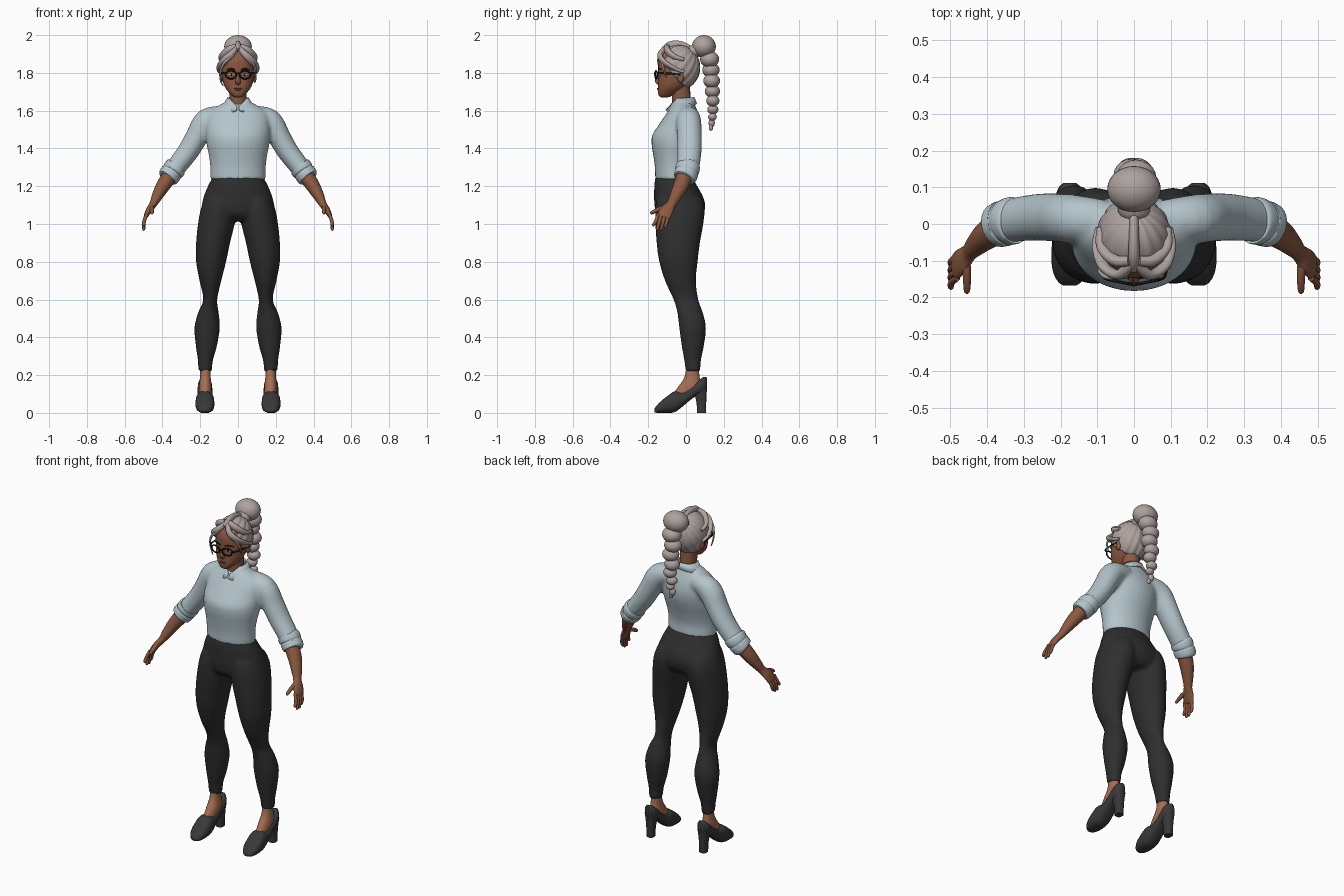
import bpy, bmesh, math
from mathutils import Vector, Matrix

X, Y, Z = Vector((1, 0, 0)), Vector((0, 1, 0)), Vector((0, 0, 1))


def material(name, rgb):
    m = bpy.data.materials.new(name)
    m.diffuse_color = (*rgb, 1)
    return m


SHIRT = material("pale blue cloth", (.46, .56, .60))
PANTS = material("charcoal cloth", (.028, .028, .029))
SHOE = material("dark leather", (.042, .040, .042))
SKIN = material("brown skin", (.26, .10, .053))
FOOT = material("warm brown skin", (.38, .155, .09))
HAIR = material("silver hair", (.42, .36, .345))
BLACK = material("black frame", (.008, .008, .009))
LIP = material("lip brown", (.19, .055, .04))
WHITE = material("eye white", (.6, .57, .53))


def spline(rows, sub):
    """Catmull-Rom interpolation of rows of numbers."""
    out = []
    for i in range(len(rows) - 1):
        a, b, c, d = rows[max(i - 1, 0)], rows[i], rows[i + 1], rows[min(i + 2, len(rows) - 1)]
        for k in range(sub):
            t = k / sub
            out.append([.5 * (2 * q + (r - p) * t + (2 * p - 5 * q + 4 * r - s) * t * t
                              + (3 * q - p - 3 * r + s) * t ** 3) for p, q, r, s in zip(a, b, c, d)])
    return out + [list(rows[-1])]


def tube(bm, rows, frame=None, ref=Y, mirror=False, seg=20, sub=4, n=2):
    """Closed skin over elliptical rings (x, y, z, ra, rb)."""
    rows = spline(rows, sub)
    for sx in ((1, -1) if mirror else (1,)):
        rings, faces = [], []
        for i, (x, y, z, ra, rb) in enumerate(rows):
            if frame:
                u, v = frame
            else:
                t = (Vector(rows[min(i + 1, len(rows) - 1)][:3]) - Vector(rows[max(i - 1, 0)][:3])).normalized()
                u = t.cross(ref).normalized()
                v = u.cross(t)
            ring = []
            for k in range(seg):
                c, s = math.cos(math.tau * k / seg), math.sin(math.tau * k / seg)
                c = math.copysign(abs(c) ** (2 / n), c)
                s = math.copysign(abs(s) ** (2 / n), s)
                p = Vector((x, y, z)) + u * c * ra + v * s * rb
                ring.append(bm.verts.new((p.x * sx, p.y, p.z)))
            rings.append(ring)
        for a, b in zip(rings, rings[1:]):
            for k in range(seg):
                j = (k + 1) % seg
                faces.append(bm.faces.new((a[k], a[j], b[j], b[k])))
        faces += [bm.faces.new(rings[0]), bm.faces.new(rings[-1])]
        bmesh.ops.recalc_face_normals(bm, faces=faces)


def stack(bm, rows, **kw):
    """Horizontal rings given as (z, x0, x1, y_front, y_back)."""
    tube(bm, [((a + b) / 2, (f + k) / 2, z, (b - a) / 2, (k - f) / 2) for z, a, b, f, k in rows],
         frame=(X, Y), **kw)


def body(bm, rows, **kw):
    stack(bm, [(z, -w, w, f, b) for z, w, f, b in rows], **kw)


def ball(bm, c, r, mirror=False, seg=20):
    for sx in ((1, -1) if mirror else (1,)):
        m = Matrix.Translation((c[0] * sx, c[1], c[2])) @ Matrix.Diagonal((*r, 1))
        bmesh.ops.create_uvsphere(bm, u_segments=seg, v_segments=seg // 2 + 2, radius=1, matrix=m)


def finish(bm, name, mat, voxel=0, thick=0):
    me = bpy.data.meshes.new(name)
    bm.to_mesh(me)
    bm.free()
    me.materials.append(mat)
    for p in me.polygons:
        p.use_smooth = True
    me.set_sharp_from_angle(angle=math.radians(55))
    ob = bpy.data.objects.new(name, me)
    bpy.context.scene.collection.objects.link(ob)
    if voxel:
        r = ob.modifiers.new("blend", 'REMESH')
        r.mode, r.voxel_size, r.use_smooth_shade = 'VOXEL', voxel, True
        s = ob.modifiers.new("relax", 'SMOOTH')
        s.factor, s.iterations = .5, 5
    if thick:
        s = ob.modifiers.new("thickness", 'SOLIDIFY')
        s.thickness, s.offset = thick, -1
    return ob


# Shirt: torso and sleeves blended together
bm = bmesh.new()
body(bm, [(1.235, .147, -.163, .037), (1.30, .147, -.165, .034), (1.36, .154, -.173, .047),
          (1.42, .166, -.182, .066), (1.47, .170, -.179, .079), (1.52, .170, -.148, .081),
          (1.57, .165, -.114, .071), (1.60, .145, -.093, .060), (1.63, .098, -.076, .048),
          (1.65, .060, -.062, .040)], seg=32)
tube(bm, [(.08, .01, 1.575, .052, .056), (.165, .014, 1.545, .066, .066), (.22, .018, 1.458, .060, .066),
          (.265, .018, 1.383, .057, .064), (.325, .011, 1.305, .053, .060), (.37, -.004, 1.25, .050, .055)],
     mirror=True, seg=24)
finish(bm, "shirt", SHIRT, voxel=.010)

# Rolled cuffs
bm = bmesh.new()
tube(bm, [(.322, .010, 1.31, .045, .05), (.327, .010, 1.304, .058, .064), (.343, .006, 1.284, .059, .064),
          (.349, .004, 1.276, .055, .060), (.354, .002, 1.269, .058, .063), (.372, -.004, 1.247, .056, .060),
          (.376, -.006, 1.242, .045, .05)], mirror=True, seg=24)
finish(bm, "rolled_cuffs", SHIRT)

# Folded collar with an open front
bm = bmesh.new()
top, bot = [], []
for i in range(49):
    a = math.radians(6 + 348 * i / 48)
    d = min(a, math.tau - a)
    s, c = math.sin(a), -math.cos(a)
    zt = 1.618 + .045 * min(1, d / .9) + .010 * d / math.pi
    zb = 1.585 + .020 * abs(d - .55) / .45 if d < .9 else 1.60 + .040 * (d - .9) / 2.24
    grow = max(0, 1 - d / .9)
    top.append(bm.verts.new((s * .058, -.014 + c * (.058 + .018 * grow), zt)))
    bot.append(bm.verts.new((s * .090, -.014 + c * (.072 + .026 * grow), zb)))
for i in range(48):
    bm.faces.new((top[i], bot[i], bot[i + 1], top[i + 1]))
finish(bm, "collar", SHIRT, thick=.008)

# Trousers: hips and legs blended together
bm = bmesh.new()
body(bm, [(1.25, .134, -.163, .034), (1.20, .160, -.168, .060), (1.15, .180, -.169, .088),
          (1.10, .192, -.167, .102), (1.05, .190, -.155, .092), (1.015, .12, -.115, .065)], seg=32)
stack(bm, [(1.14, .015, .175, -.155, .08), (1.08, .010, .197, -.163, .099), (1.0, .018, .212, -.162, .092),
           (.9, .042, .222, -.156, .074), (.8, .063, .222, -.142, .062), (.7, .088, .204, -.112, .053),
           (.6, .110, .184, -.067, .066), (.53, .102, .212, -.046, .09), (.45, .096, .231, -.036, .106),
           (.35, .112, .223, -.022, .094), (.28, .132, .213, -.01, .08), (.22, .138, .21, -.002, .076)],
      mirror=True, seg=28)
finish(bm, "trousers", PANTS, voxel=.010)

# Ankles and insteps
bm = bmesh.new()
stack(bm, [(.25, .145, .200, .002, .066), (.19, .145, .201, -.008, .072), (.14, .139, .207, -.040, .082),
           (.10, .141, .205, -.070, .080)], mirror=True)
finish(bm, "ankles", FOOT)

# Heeled shoes, rows are (y, bottom, top, half width)
bm = bmesh.new()
shoe = [(-.168, .004, .022, .016), (-.158, .001, .036, .031), (-.135, 0, .060, .044), (-.10, 0, .088, .050),
        (-.06, .004, .114, .049), (-.02, .032, .110, .044), (.02, .066, .132, .040),
        (.06, .094, .165, .039), (.092, .105, .190, .034), (.112, .125, .188, .017)]
tube(bm, [(.175, y, (a + b) / 2, w, (b - a) / 2) for y, a, b, w in shoe], frame=(X, Z), mirror=True, n=2.5)
stack(bm, [(.14, .141, .209, .035, .112), (.10, .148, .202, .045, .109), (.05, .153, .197, .056, .107),
           (0, .154, .196, .058, .106)], mirror=True, n=3)
finish(bm, "heeled_shoes", SHOE)

# Forearms and hands
bm = bmesh.new()
tube(bm, [(.35, 0, 1.27, .042, .044), (.398, -.028, 1.20, .037, .040), (.43, -.057, 1.143, .028, .031),
          (.449, -.078, 1.105, .020, .025), (.470, -.100, 1.075, .017, .035), (.486, -.117, 1.045, .012, .036),
          (.490, -.121, 1.035, .007, .030)], mirror=True)
for i in range(4):
    y0, y1 = -.147 + .018 * i, -.172 + .021 * i
    low = (.988, .967, .966, .980)[i]
    tube(bm, [(.482, y0, 1.055, .009, .009), (.497, (y0 + y1) / 2, 1.015, .0095, .0095),
              (.499, y1, low + .008, .008, .008), (.498, y1, low, .004, .004)], mirror=True, seg=10, sub=3)
tube(bm, [(.458, -.09, 1.095, .012, .012), (.455, -.14, 1.080, .012, .012), (.455, -.180, 1.060, .009, .009),
          (.455, -.188, 1.055, .004, .004)], ref=X, mirror=True, seg=10, sub=3)
finish(bm, "forearms_and_hands", SKIN)

# Neck, head, nose and ears
bm = bmesh.new()
body(bm, [(1.57, .055, -.06, .04), (1.62, .047, -.072, .032), (1.67, .045, -.075, .025), (1.74, .05, -.08, .02)])
body(bm, [(1.671, .016, -.132, -.095), (1.678, .030, -.143, -.075), (1.70, .052, -.149, -.035),
          (1.73, .072, -.148, .005), (1.77, .083, -.146, .035), (1.82, .087, -.147, .05),
          (1.87, .083, -.144, .05), (1.91, .066, -.12, .03), (1.935, .03, -.08, -.01)], seg=32, n=2.2)
tube(bm, [(0, -.140, 1.81, .007, .006), (0, -.148, 1.785, .008, .010), (0, -.153, 1.76, .013, .013),
          (0, -.147, 1.742, .012, .010), (0, -.14, 1.736, .006, .006)], frame=(X, Y), seg=14)
ball(bm, (.088, -.028, 1.775), (.010, .018, .028), mirror=True, seg=14)
finish(bm, "head", SKIN)

# Lips
bm = bmesh.new()
ball(bm, (0, -.146, 1.717), (.021, .007, .004))
ball(bm, (0, -.146, 1.710), (.017, .007, .004))
finish(bm, "lips", LIP)

# Eyes, irises and brows
bm = bmesh.new()
ball(bm, (.037, -.137, 1.791), (.015, .006, .007), mirror=True, seg=14)
finish(bm, "eyes", WHITE)
bm = bmesh.new()
ball(bm, (.036, -.140, 1.791), (.006, .005, .0065), mirror=True, seg=12)
tube(bm, [(.014, -.146, 1.815, .003, .003), (.038, -.143, 1.822, .004, .004), (.062, -.128, 1.816, .002, .002)],
     mirror=True, seg=8)
finish(bm, "irises_and_brows", BLACK)

# Glasses: two rims, a bridge and temples
bm = bmesh.new()
rim = [(.038 + .029 * math.cos(t), -.158 + .006 * math.cos(t), 1.790 + .021 * math.sin(t), .0042, .0042)
       for t in (math.tau * k / 12 for k in range(13))]
tube(bm, rim, mirror=True, seg=8, sub=2)
tube(bm, [(-.011, -.163, 1.795, .004, .004), (0, -.166, 1.798, .004, .004), (.011, -.163, 1.795, .004, .004)], seg=8)
tube(bm, [(.064, -.152, 1.798, .004, .006), (.084, -.142, 1.799, .004, .006), (.093, -.09, 1.797, .003, .005),
          (.096, -.03, 1.792, .003, .005)], ref=Z, mirror=True, seg=8)
finish(bm, "glasses", BLACK)

# Hair cap: combed grooves run toward the bun, face opening cut away
bm = bmesh.new()
bmesh.ops.create_uvsphere(bm, u_segments=96, v_segments=40, radius=1)
tilt = Matrix.Rotation(math.radians(-42), 3, 'X')
for v in bm.verts:
    groove = 1 + .022 * math.sin(16 * math.atan2(v.co.y, v.co.x)) * math.hypot(v.co.x, v.co.y)
    p = tilt @ v.co * groove
    v.co = Vector((p.x * .101, -.036 + p.y * .110, 1.83 + p.z * .119))
cut = [v for v in bm.verts if v.co.y < .012 and v.co.z < 1.872 - .25 * abs(v.co.x) - 1.15 * (v.co.y + .125)]
bmesh.ops.delete(bm, geom=cut, context='VERTS')
finish(bm, "hair_cap", HAIR, thick=.014)

# Swept front locks and loose strands
bm = bmesh.new()
tube(bm, [(.006, -.105, 1.932, .012, .016), (.040, -.138, 1.896, .018, .014), (.078, -.118, 1.858, .021, .013),
          (.095, -.065, 1.825, .020, .011), (.094, -.01, 1.805, .012, .008)], mirror=True, seg=14)
tube(bm, [(.012, -.10, 1.940, .014, .014), (.050, -.10, 1.920, .020, .016), (.082, -.065, 1.885, .022, .014),
          (.088, -.01, 1.87, .014, .010)], mirror=True, seg=14)
tube(bm, [(0, -.12, 1.915, .018, .014), (0, -.085, 1.942, .024, .016), (0, -.03, 1.945, .024, .014),
          (0, .03, 1.925, .014, .012)], ref=X, seg=14)
tube(bm, [(-.02, -.143, 1.895, .006, .006), (-.072, -.145, 1.855, .007, .007), (-.094, -.130, 1.80, .005, .005),
          (-.090, -.122, 1.755, .004, .004), (-.078, -.126, 1.73, .002, .002)], seg=8)
tube(bm, [(.07, -.132, 1.865, .006, .006), (.094, -.118, 1.82, .005, .005), (.095, -.105, 1.775, .002, .002)], seg=8)
finish(bm, "front_locks", HAIR)

# Bun and hanging braid
bm = bmesh.new()
ball(bm, (0, .095, 1.940), (.073, .063, .060), seg=28)
ball(bm, (0, .045, 1.915), (.045, .040, .035))
lobes = [(.125, 1.872, .055), (.132, 1.815, .050), (.136, 1.758, .048), (.140, 1.703, .044),
         (.142, 1.652, .038), (.142, 1.606, .032), (.140, 1.567, .025), (.136, 1.535, .018), (.132, 1.509, .012)]
for i, (y, z, r) in enumerate(lobes):
    ball(bm, (.006 * (-1) ** i, y, z), (r, r * .92, r * .80 if i < 7 else r * 1.3))
finish(bm, "bun_and_braid", HAIR)
